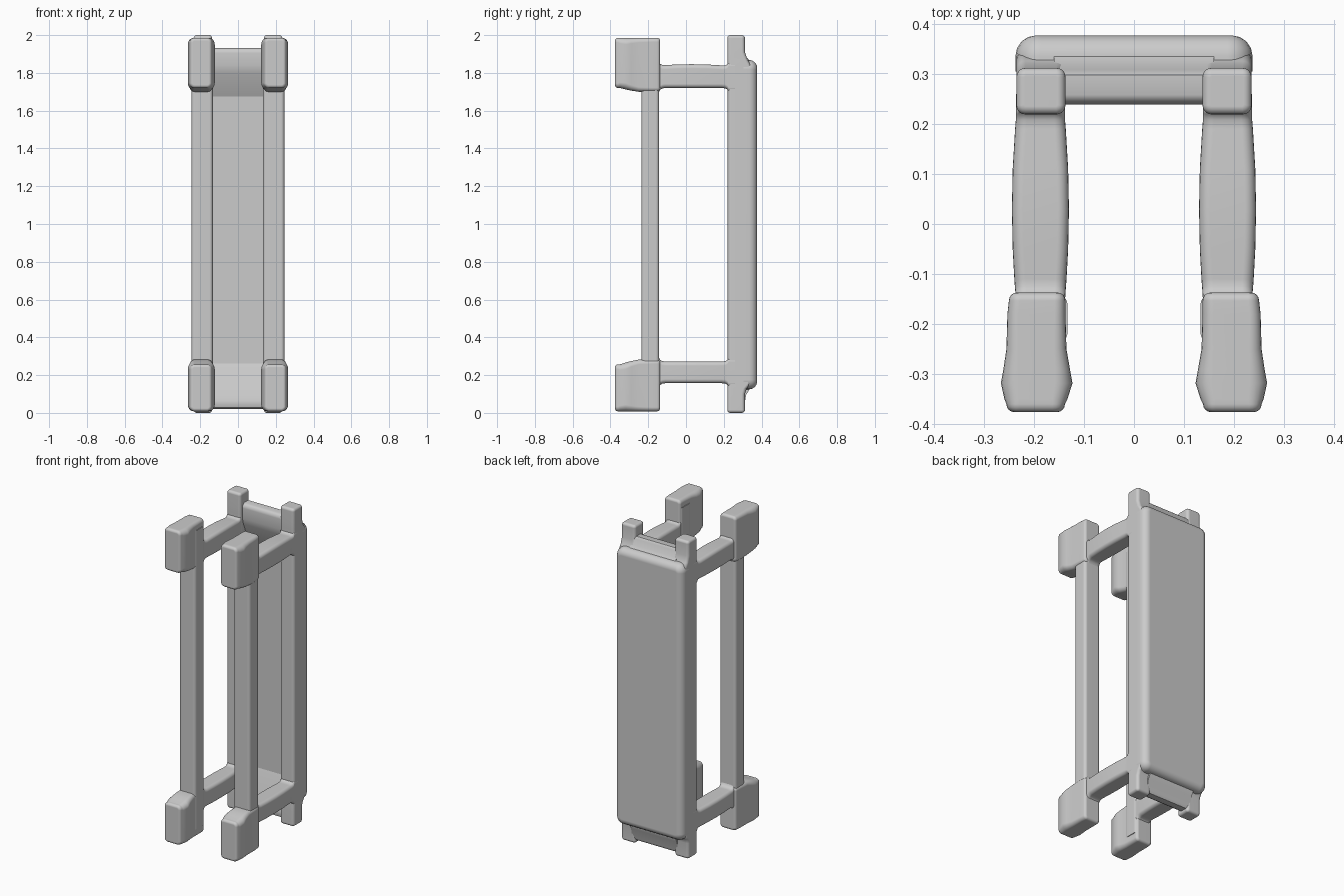
import bpy, bmesh, math

if "Cube" in bpy.data.objects:
    bpy.data.objects.remove(bpy.data.objects["Cube"])


def finish(name, bm, mirror):
    bmesh.ops.recalc_face_normals(bm, faces=bm.faces)
    me = bpy.data.meshes.new(name)
    bm.to_mesh(me)
    bm.free()
    ob = bpy.data.objects.new(name, me)
    bpy.context.collection.objects.link(ob)
    bpy.ops.object.select_all(action='DESELECT')
    ob.select_set(True)
    bpy.context.view_layer.objects.active = ob
    bpy.ops.object.shade_smooth_by_angle(angle=math.radians(40))
    if mirror:
        ob.modifiers.new("mirror", 'MIRROR')
    ob.modifiers.new("normals", 'WEIGHTED_NORMAL').keep_sharp = True
    return ob


def ring(axis, t, u0, u1, v0, v1, r):
    # rounded rectangle placed across the given axis
    pts = []
    corners = ((u1 - r, v1 - r), (u0 + r, v1 - r), (u0 + r, v0 + r), (u1 - r, v0 + r))
    for q, (cu, cv) in enumerate(corners):
        for k in range(6):
            a = math.radians(90 * q + 18 * k)
            u, v = cu + r * math.cos(a), cv + r * math.sin(a)
            pts.append((u, t, v) if axis == 'y' else (u, v, t))
    return pts


def loft(name, axis, sections, e0=0.0, e1=0.0, mirror=True):
    # sections: (t, u0, u1, v0, v1, r); e0/e1 round the two ends
    def rounded(s, e, sign):
        t, u0, u1, v0, v1, r = s
        out = []
        for a in (90, 67.5, 45, 22.5, 0):
            c = math.radians(a)
            d = e * (1 - math.cos(c))
            out.append((t + sign * e * (1 - math.sin(c)), u0 + d, u1 - d,
                        v0 + d, v1 - d, max(r - d, 0.004)))
        return out
    body = list(sections)
    if e0:
        body = rounded(body[0], e0, 1) + body[1:]
    if e1:
        body = body[:-1] + rounded(body[-1], e1, -1)[::-1]
    bm = bmesh.new()
    rings = [[bm.verts.new(p) for p in ring(axis, *s)] for s in body]
    for a, b in zip(rings, rings[1:]):
        for i in range(len(a)):
            j = (i + 1) % len(a)
            bm.faces.new((a[i], a[j], b[j], b[i]))
    bm.faces.new(rings[0])
    bm.faces.new(rings[-1])
    return finish(name, bm, mirror)


# front posts
loft("front_post", 'z', [(0.06, 0.133, 0.246, -0.236, -0.142, 0.018),
                         (1.94, 0.133, 0.246, -0.236, -0.142, 0.018)])

# flared pads at the front corners
for label, lo, hi in (("lower", 0.008, 0.282), ("upper", 1.70, 1.986)):
    up = label == "upper"
    a, b = (0.02, 0.0) if up else (0.0, 0.025)
    loft(label + "_front_pad", 'y', [
        (-0.376, 0.138, 0.255, lo + a, hi - b, 0.025),
        (-0.350, 0.133, 0.259, lo + a, hi - b, 0.03),
        (-0.318, 0.123, 0.266, lo + a * 0.6, hi - b * 0.6, 0.035),
        (-0.290, 0.128, 0.261, lo + a * 0.3, hi - b * 0.3, 0.03),
        (-0.250, 0.135, 0.255, lo, hi, 0.025),
        (-0.180, 0.137, 0.253, lo, hi, 0.022),
        (-0.137, 0.137, 0.250, lo, hi, 0.022)], 0.016, 0.016)

# side rails, flaring where they meet the posts
for label, lo, hi in (("lower", 0.157, 0.272), ("upper", 1.720, 1.838)):
    rows = []
    for y, g in ((-0.17, 0.02), (-0.142, 0.02), (-0.137, 0.009), (-0.125, 0.002),
                 (-0.11, 0), (-0.05, 0), (0.03, 0), (0.11, 0), (0.19, 0),
                 (0.208, 0.002), (0.22, 0.009), (0.226, 0.02), (0.26, 0.02)):
        w = 0.054 - 0.008 * min(1, abs(y - 0.03) / 0.18) ** 2
        crown = 0.008 * max(0, 1 - (abs(y - 0.03) / 0.18) ** 2) if label == "upper" else 0
        cx = 0.187
        rows.append((y, cx - w - 0.003, cx + w + 0.003, lo - g, hi + g + crown, 0.022))
    loft(label + "_side_rail", 'y', rows)

# back posts, widening to the rear where they join the panel
loft("back_post", 'z', [
    (0.0, 0.137, 0.235, 0.219, 0.312, 0.018), (0.10, 0.137, 0.235, 0.219, 0.312, 0.018),
    (0.13, 0.137, 0.235, 0.219, 0.322, 0.018), (0.16, 0.137, 0.235, 0.221, 0.345, 0.018),
    (1.84, 0.137, 0.235, 0.221, 0.345, 0.018), (1.87, 0.137, 0.235, 0.219, 0.326, 0.018),
    (1.91, 0.137, 0.235, 0.219, 0.312, 0.018), (2.0, 0.137, 0.235, 0.219, 0.312, 0.018)],
    0.016, 0.016)

# back panel
loft("back_panel", 'y', [(0.305, -0.237, 0.237, 0.125, 1.868, 0.05),
                         (0.377, -0.237, 0.237, 0.125, 1.868, 0.05)],
     0, 0.042, mirror=False)

# sloped cross bars between the back posts
bars = {
    "upper": [(0.312, 1.66), (0.285, 1.715), (0.25, 1.80), (0.24, 1.84), (0.239, 1.905),
              (0.244, 1.922), (0.258, 1.932), (0.298, 1.932), (0.308, 1.92),
              (0.318, 1.885), (0.34, 1.862), (0.34, 1.66)],
    "lower": [(0.312, 0.28), (0.285, 0.21), (0.25, 0.10), (0.24, 0.065), (0.239, 0.045),
              (0.244, 0.028), (0.258, 0.02), (0.298, 0.02), (0.308, 0.035),
              (0.318, 0.095), (0.34, 0.13), (0.34, 0.28)],
}
for label, profile in bars.items():
    bm = bmesh.new()
    face = bm.faces.new([bm.verts.new((-0.16, y, z)) for y, z in profile])
    out = bmesh.ops.extrude_face_region(bm, geom=[face])
    moved = [v for v in out["geom"] if isinstance(v, bmesh.types.BMVert)]
    bmesh.ops.translate(bm, verts=moved, vec=(0.32, 0, 0))
    finish(label + "_cross_bar", bm, False)
